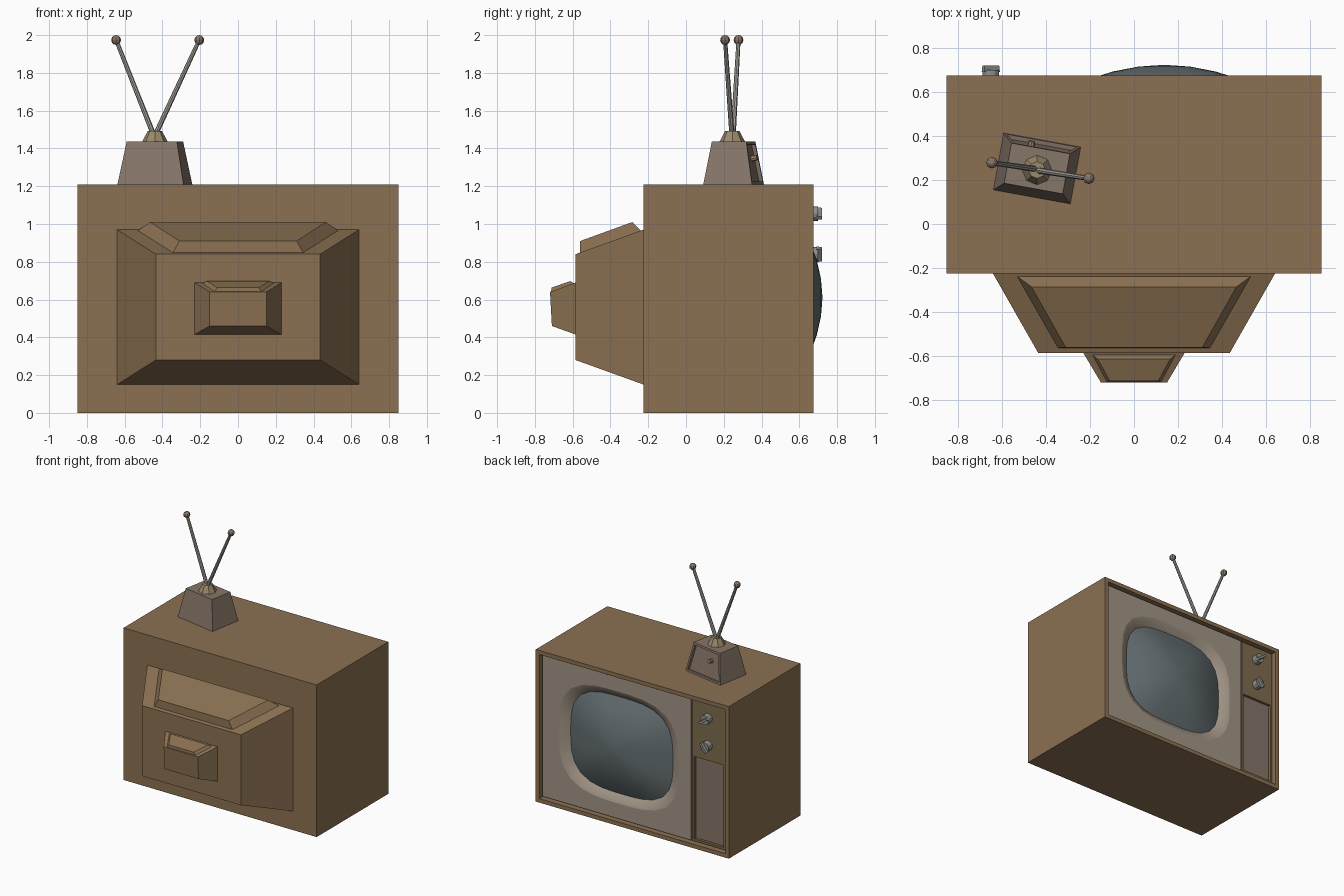
import bpy, bmesh, math
from mathutils import Vector, Matrix

if "Cube" in bpy.data.objects:
    bpy.data.objects.remove(bpy.data.objects["Cube"])


def mat(name, rgb):
    m = bpy.data.materials.new(name)
    m.diffuse_color = (*rgb, 1)
    m.use_nodes = True
    m.node_tree.nodes["Principled BSDF"].inputs["Base Color"].default_value = m.diffuse_color
    return m


WOOD = mat("wood", (0.26, 0.165, 0.085))
PANEL = mat("beige_panel", (0.36, 0.30, 0.24))
OLIVE = mat("olive_panel", (0.21, 0.15, 0.075))
GRILLE = mat("taupe", (0.24, 0.18, 0.14))
GLASS = mat("glass", (0.13, 0.16, 0.17))
BRASS = mat("brass", (0.33, 0.25, 0.15))
METAL = mat("metal", (0.38, 0.37, 0.33))
KNOB = mat("knob_metal", (0.28, 0.28, 0.27))


def finish(name, bm, material, smooth=False):
    bmesh.ops.recalc_face_normals(bm, faces=bm.faces)
    me = bpy.data.meshes.new(name)
    for f in bm.faces:
        f.smooth = smooth
    bm.to_mesh(me)
    bm.free()
    me.materials.append(material)
    ob = bpy.data.objects.new(name, me)
    bpy.context.collection.objects.link(ob)
    return ob


def loft(rings, caps=(True, True)):
    """Bridge rings with equal point counts, optionally capping the ends."""
    bm = bmesh.new()
    vs = [[bm.verts.new(p) for p in r] for r in rings]
    n = len(vs[0])
    for a, b in zip(vs, vs[1:]):
        for i in range(n):
            j = (i + 1) % n
            bm.faces.new((a[i], a[j], b[j], b[i]))
    if caps[0]:
        bm.faces.new(vs[0])
    if caps[1]:
        bm.faces.new(vs[-1])
    bmesh.ops.recalc_face_normals(bm, faces=bm.faces)
    return bm


def rect_y(x0, x1, z0, z1, y):
    return [(x0, y, z0), (x1, y, z0), (x1, y, z1), (x0, y, z1)]


def recess(bm, border, depth):
    """Inset the face looking towards +y and push it inwards."""
    f = max(bm.faces, key=lambda q: q.normal.y)
    n = f.normal.copy()
    bmesh.ops.inset_individual(bm, faces=[f], thickness=border)
    new = bmesh.ops.extrude_discrete_faces(bm, faces=[f])["faces"][0]
    bmesh.ops.translate(bm, verts=new.verts, vec=-n * depth)


# Cabinet with a recessed screen side
bm = loft([rect_y(-.85, .85, 0, 1.21, -.225), rect_y(-.85, .85, 0, 1.21, .675)])
recess(bm, .045, .1)
finish("cabinet", bm, WOOD)

# Tube housings behind the cabinet
finish("tube_housing", loft([rect_y(-.64, .64, .15, .97, -.225),
                             rect_y(-.435, .435, .28, .84, -.585)]), WOOD)
finish("tube_cap", loft([rect_y(-.23, .23, .415, .69, -.585),
                         [(-.15, -.71, .46), (.15, -.71, .46),
                          (.15, -.72, .64), (-.15, -.72, .64)]]), WOOD)


# Raised pads on the sloping tops: (half width, y, z) for back and front edges
def pad(name, base, top):
    rings = []
    for (wa, ya, za), (wb, yb, zb) in (base, top):
        rings.append([(-wa, ya, za), (wa, ya, za), (wb, yb, zb), (-wb, yb, zb)])
    finish(name, loft(rings), WOOD)


pad("housing_pad", ((.53, -.238, .965), (.345, -.562, .848)),
    ((.465, -.285, 1.01), (.31, -.56, .91)))
pad("cap_pad", ((.188, -.595, .686), (.125, -.714, .641)),
    ((.165, -.612, .698), (.11, -.712, .663)))

# Screen panel, sloping bezel and domed glass
CX, CZ, SEG = .137, .61, 32


def oval(hw, hh, y):
    pts = []
    for i in range(SEG):
        a = 2 * math.pi * i / SEG
        c, s = math.cos(a), math.sin(a)
        k = (abs(c) ** 3.2 + abs(s) ** 3.2) ** (-1 / 3.2)
        pts.append((CX + hw * c * k, y, CZ + hh * s * k))
    return pts


def frame(x0, x1, z0, z1, y):
    pts = []
    for i in range(SEG):
        a = 2 * math.pi * i / SEG
        c, s = math.cos(a), math.sin(a)
        k = 1 / max(abs(c), abs(s))
        pts.append(((x0 + x1) / 2 + (x1 - x0) / 2 * c * k, y,
                    (z0 + z1) / 2 + (z1 - z0) / 2 * s * k))
    return pts


finish("screen_panel", loft([frame(-.5, .805, .045, 1.165, .575),
                             frame(-.5, .805, .045, 1.165, .652),
                             oval(.526, .445, .652)], (False, False)), PANEL)
finish("screen_bezel", loft([oval(.526, .445, .652), oval(.495, .42, .642),
                             oval(.45, .385, .611)], (False, False)), PANEL, True)
finish("screen_glass", loft([oval(.45 * t, .385 * t, .722 - .111 * t * t)
                             for t in (1, .76, .52, .26, .02)], (False, True)),
       GLASS, True)

# Control panel with a sunken speaker grille
finish("control_panel_top", loft([rect_y(-.805, -.51, .735, 1.165, .575),
                                  rect_y(-.805, -.51, .735, 1.165, .65)]), OLIVE)
bm = loft([rect_y(-.805, -.51, .045, .735, .575), rect_y(-.805, -.51, .045, .735, .65)])
recess(bm, .025, .02)
finish("control_panel_lower", bm, OLIVE)
finish("speaker_grille", loft([rect_y(-.78, -.535, .07, .71, .62),
                               rect_y(-.78, -.535, .07, .71, .634)]), GRILLE)


def rod(name, a, b, r1, r2, seg, material, smooth=False):
    a, b = Vector(a), Vector(b)
    d = b - a
    m = Matrix.Translation((a + b) / 2) @ d.to_track_quat('Z', 'Y').to_matrix().to_4x4()
    bm = bmesh.new()
    bmesh.ops.create_cone(bm, cap_ends=True, segments=seg, radius1=r1, radius2=r2,
                          depth=d.length, matrix=m)
    return finish(name, bm, material, smooth)


def ball(name, p, r, material):
    bm = bmesh.new()
    bmesh.ops.create_uvsphere(bm, u_segments=8, v_segments=6, radius=r,
                              matrix=Matrix.Translation(p))
    finish(name, bm, material)


# Tuning knobs with grip bars
for name, z, ang in (("upper", 1.055, 35), ("lower", .84, -55)):
    rod(name + "_knob", (-.65, .645, z), (-.65, .698, z), .038, .038, 12, KNOB)
    bm = loft([rect_y(-.042, .042, -.012, .012, .69), rect_y(-.04, .04, -.009, .009, .72)])
    bar = finish(name + "_knob_grip", bm, KNOB)
    bar.location = (-.65, 0, z)
    bar.rotation_euler = (0, math.radians(ang), 0)

# Aerial base, slightly turned, with a sunken face and small dial
spin = Matrix.Translation((-.44, .252, 0)) @ Matrix.Rotation(math.radians(-10.3), 4, 'Z')


def rect_z(w, d, z):
    return [spin @ Vector(p) for p in
            ((-w / 2, -d / 2, z), (w / 2, -d / 2, z), (w / 2, d / 2, z), (-w / 2, d / 2, z))]


bm = loft([rect_z(.355, .262, 1.21), rect_z(.27, .185, 1.437)])
recess(bm, .022, .02)
finish("aerial_base", bm, GRILLE)
rod("aerial_dial", spin @ Vector((-.045, .085, 1.345)),
    spin @ Vector((-.045, .118, 1.352)), .017, .015, 8, BRASS)
rod("aerial_collar", (-.44, .245, 1.435), (-.44, .245, 1.492), .068, .038, 8, BRASS)

# Two aerial rods with ball tips
for side, foot, tip in (("left", (-.448, .25, 1.475), (-.645, .278, 1.974)),
                        ("right", (-.436, .243, 1.475), (-.205, .207, 1.974))):
    rod(side + "_aerial_rod", foot, tip, .014, .011, 8, METAL)
    ball(side + "_aerial_tip", tip, .026, GRILLE)
